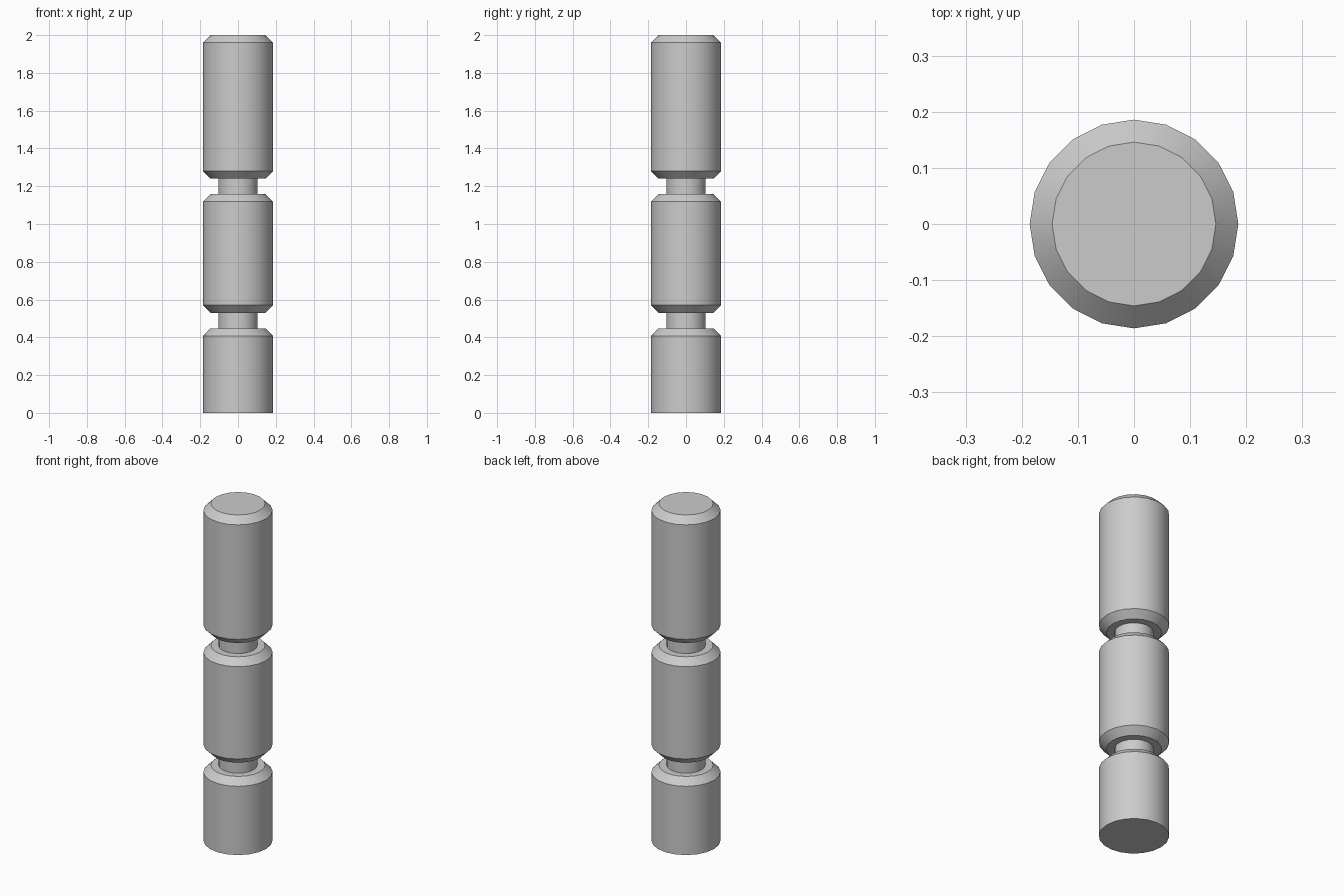
import bpy, bmesh
from math import radians, sin, cos, tau

if "Cube" in bpy.data.objects:
    bpy.data.objects.remove(bpy.data.objects["Cube"])

SIDES = 20
R, CH = 0.186, 0.04      # segment radius and chamfer
NECK_R = 0.104


def lathe(name, profile):
    """Closed, capped solid of revolution from (radius, z) pairs."""
    bm = bmesh.new()
    rings = [[bm.verts.new((r * cos(tau * i / SIDES), r * sin(tau * i / SIDES), z))
              for i in range(SIDES)] for r, z in profile]
    for lo, hi in zip(rings, rings[1:]):
        for i in range(SIDES):
            j = (i + 1) % SIDES
            bm.faces.new((lo[i], lo[j], hi[j], hi[i]))
    bm.faces.new(rings[0][::-1])
    bm.faces.new(rings[-1])
    mesh = bpy.data.meshes.new(name)
    bm.to_mesh(mesh)
    bm.free()
    obj = bpy.data.objects.new(name, mesh)
    bpy.context.collection.objects.link(obj)
    bpy.ops.object.select_all(action='DESELECT')
    obj.select_set(True)
    bpy.context.view_layer.objects.active = obj
    bpy.ops.object.shade_smooth_by_angle(angle=radians(30))
    return obj


def segment(name, z0, z1, chamfer_bottom=True):
    bottom = [(R - CH, z0), (R, z0 + CH)] if chamfer_bottom else [(R, z0)]
    return lathe(name, bottom + [(R, z1 - CH), (R - CH, z1)])


# Post segments, the lowest with a flat square-edged base
segment("base_segment", 0, 0.448, chamfer_bottom=False)
segment("middle_segment", 0.53, 1.158)
segment("top_segment", 1.24, 2.0)

# Narrow necks joining the segments
lathe("lower_neck", [(NECK_R, 0.448), (NECK_R, 0.53)])
lathe("upper_neck", [(NECK_R, 1.158), (NECK_R, 1.24)])
